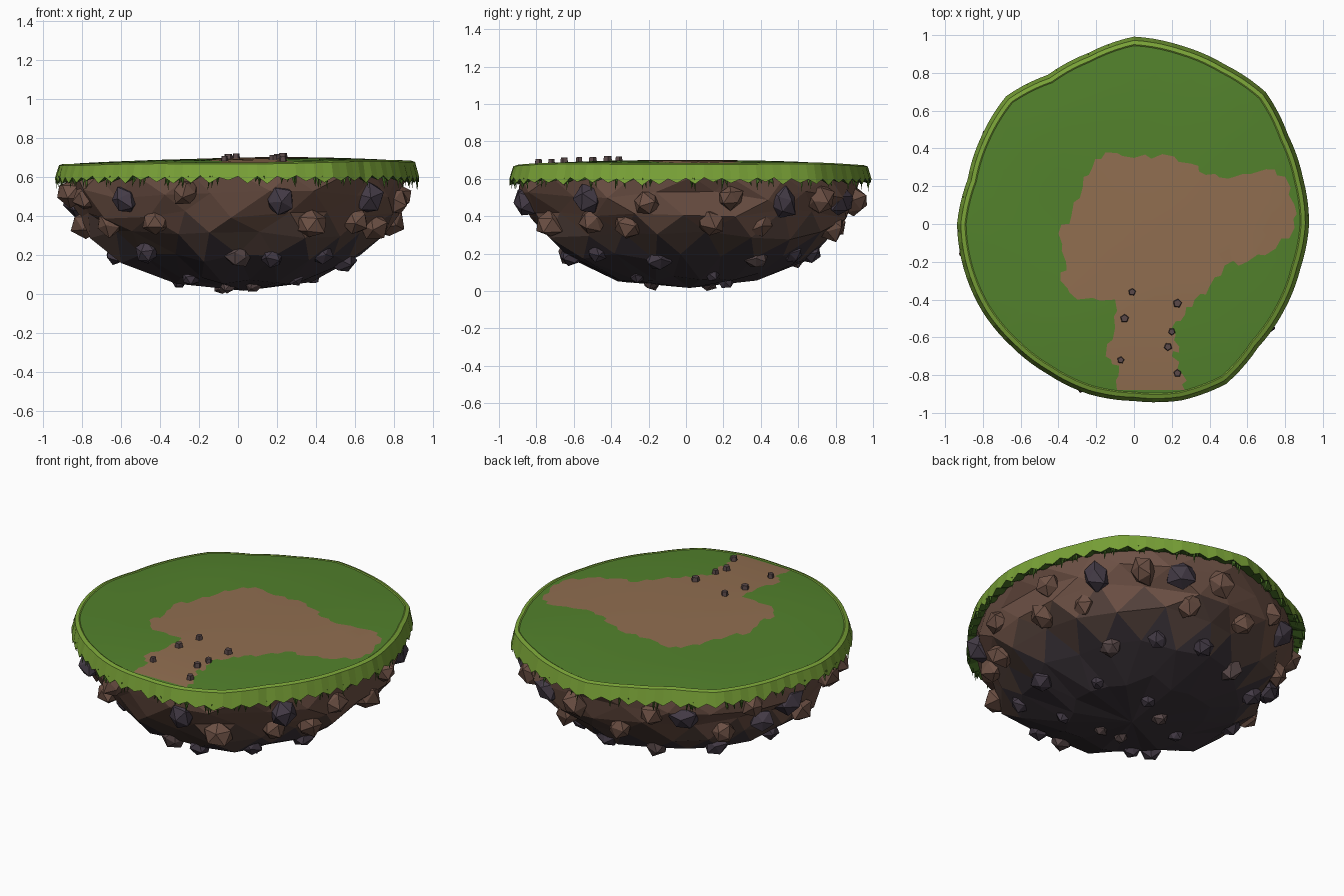
import bpy, bmesh, math, random
from mathutils import Vector, Matrix
from mathutils.geometry import delaunay_2d_cdt

random.seed(7)
rnd = random.uniform
cube = bpy.data.objects.get("Cube")
if cube:
    bpy.data.objects.remove(cube)


def material(name, rgb):
    m = bpy.data.materials.new(name)
    m.use_nodes = True
    m.diffuse_color = (*rgb, 1)
    bsdf = m.node_tree.nodes["Principled BSDF"]
    bsdf.inputs["Base Color"].default_value = (*rgb, 1)
    bsdf.inputs["Roughness"].default_value = 0.9
    return m


GRASS = material("grass green", (0.085, 0.22, 0.025))
EDGE = material("light grass edge", (0.19, 0.36, 0.038))
BLADE = material("dark grass", (0.06, 0.15, 0.018))
PATH = material("dirt path", (0.28, 0.155, 0.08))
SOIL = material("brown soil", (0.15, 0.08, 0.058))
DEEP = material("deep soil", (0.09, 0.055, 0.045))
BASE = material("dark bedrock", (0.045, 0.034, 0.042))
SLATE = material("slate rock", (0.058, 0.044, 0.062))
MIXED = material("dusky rock", (0.10, 0.066, 0.066))


def finish(bm, name, mats):
    mesh = bpy.data.meshes.new(name)
    bm.to_mesh(mesh)
    bm.free()
    for m in mats:
        mesh.materials.append(m)
    ob = bpy.data.objects.new(name, mesh)
    bpy.context.collection.objects.link(ob)


# Island outline: radius every 15 degrees, counter-clockwise from +x
RADII = [.925, .925, .94, .985, .97, .975, .99, .935, .91, .955, .93, .91,
         .935, .93, .925, .915, .915, .93, .935, .965, .975, .925, .915, .91]


def radius(a):
    n = len(RADII)
    t = a / math.tau * n
    i = math.floor(t)
    return RADII[i % n] + (RADII[(i + 1) % n] - RADII[i % n]) * (t - i)


def polar(a, r, z):
    return Vector((r * math.cos(a), r * math.sin(a), z))


def height(x, y):
    f = min(1, math.hypot(x, y) / radius(math.atan2(y, x)))
    bumps = 0.004 * math.sin(5 * x + 1) * math.cos(4 * y)
    return 0.667 + 0.012 * x + bumps + 0.028 * (1 - f ** 4)


# Grass top with the path cut into it
PATH_OUTLINE = [(-.09, -.88), (-.08, -.75), (-.15, -.7), (-.1, -.55), (-.1, -.4), (-.3, -.4),
                (-.39, -.3), (-.36, -.2), (-.4, -.05), (-.33, .05), (-.27, .2), (-.22, .3),
                (-.15, .38), (0, .35), (.15, .37), (.3, .32), (.38, .26), (.5, .24), (.7, .29),
                (.8, .25), (.85, .1), (.85, -.02), (.75, -.13), (.6, -.2), (.48, -.22),
                (.4, -.33), (.32, -.4), (.27, -.48), (.2, -.55), (.24, -.65), (.2, -.7),
                (.26, -.8), (.27, -.88)]
SEG = 120
points = [polar(math.tau * i / SEG, radius(math.tau * i / SEG) - .045, 0).to_2d() for i in range(SEG)]
path = [Vector(PATH_OUTLINE[0])]
for p, q in zip(PATH_OUTLINE, PATH_OUTLINE[1:]):
    a, b = Vector(p), Vector(q)
    out = Vector((a.y - b.y, b.x - a.x)).normalized()
    path += [a.lerp(b, .4) + out * rnd(.005, .02), a.lerp(b, .6) - out * rnd(0, .02), b]
path.reverse()
rim_face = list(range(SEG))
path_face = list(range(SEG, SEG + len(path)))
inner = [polar(math.tau * (i + k / 2) / 24, radius(math.tau * i / 24) * k / 9, 0).to_2d()
         for k in range(1, 9) for i in range(24)]
verts, _, faces, _, _, sources = delaunay_2d_cdt(points + path + inner, [], [rim_face, path_face], 1, 1e-5)
bm = bmesh.new()
vs = [bm.verts.new((v.x, v.y, height(v.x, v.y))) for v in verts]
for f, src in zip(faces, sources):
    face = bm.faces.new([vs[i] for i in f])
    face.material_index = int(1 in src)
    face.smooth = True
finish(bm, "grass_top", [GRASS, PATH])

# Light grass edge: lip, sloping side with a ragged hem, dark underside
bm = bmesh.new()
rings = [[], [], [], [], []]
for i in range(SEG):
    a = math.tau * i / SEG
    r = radius(a)
    p = polar(a, r - .045, 0)
    z = height(p.x, p.y)
    hem = (.575 + rnd(-.012, .008)) if i % 2 else (.602 + rnd(-.006, .006))
    for ring, (rr, zz) in zip(rings, [(r - .048, z - .001), (r - .04, z + .004), (r - .018, z - .004),
                                      (r + .002, hem), (r - .08, .61)]):
        ring.append(bm.verts.new(polar(a, rr, zz)))
for k in range(4):
    for i in range(SEG):
        j = (i + 1) % SEG
        f = bm.faces.new((rings[k][i], rings[k + 1][i], rings[k + 1][j], rings[k][j]))
        f.material_index = int(k == 3)
finish(bm, "grass_edge", [EDGE, BLADE])

# Hanging tufts of grass blades under the edge
bm = bmesh.new()
for tuft in range(34):
    a0 = math.tau * (tuft + rnd(-.3, .3)) / 34
    for blade in range(4):
        a = a0 + rnd(-.04, .04)
        r = radius(a) - .015
        top = [bm.verts.new(polar(a + da, r + dr, .605)) for da, dr in ((-.011, 0), (0, .012), (.011, 0))]
        tip = bm.verts.new(polar(a + rnd(-.015, .015), r + rnd(0, .015), rnd(.53, .575)))
        for i in range(3):
            bm.faces.new((top[i], tip, top[(i + 1) % 3]))
bmesh.ops.recalc_face_normals(bm, faces=bm.faces)
finish(bm, "grass_tufts", [BLADE])

# Faceted earth body, coloured by height
PROFILE = [(.95, .61), (.945, .51), (.89, .41), (.81, .30), (.66, .18), (.42, .075)]


def body_radius(a, z):
    for (r0, z0), (r1, z1) in zip(PROFILE, PROFILE[1:]):
        if z >= z1:
            return radius(a) * (r0 + (r1 - r0) * (z0 - z) / (z0 - z1))
    return radius(a) * PROFILE[-1][0] * max(0, z - .02) / .055


bm = bmesh.new()
N = 20
rings = []
for k, (r, z) in enumerate(PROFILE):
    ring = []
    for i in range(N):
        a = math.tau * (i + (k % 2) / 2) / N
        jitter = rnd(-.045, .035) if k else 0
        ring.append(bm.verts.new(polar(a + rnd(-.05, .05), radius(a) * (r + jitter),
                                       z + (rnd(-.025, .025) if k else 0))))
    rings.append(ring)
for k in range(len(rings) - 1):
    up, lo = rings[k], rings[k + 1]
    for i in range(N):
        j = (i + 1) % N
        if k % 2 == 0:
            tris = (up[i], lo[i], up[j]), (up[j], lo[i], lo[j])
        else:
            tris = (up[i], lo[i], lo[j]), (up[i], lo[j], up[j])
        for t in tris:
            bm.faces.new(t)
bottom = bm.verts.new((.03, .02, .016))
for i in range(N):
    bm.faces.new((rings[-1][i], bottom, rings[-1][(i + 1) % N]))
bm.faces.new(rings[0])
bmesh.ops.recalc_face_normals(bm, faces=bm.faces)
for f in bm.faces:
    z = f.calc_center_median().z
    f.material_index = 0 if z > .36 else 1 if z > .235 else 2
finish(bm, "earth_body", [SOIL, DEEP, BASE])


def boulder(name, centre, size, mat):
    bm = bmesh.new()
    bmesh.ops.create_icosphere(bm, subdivisions=1, radius=size)
    for v in bm.verts:
        v.co *= rnd(.8, 1.12)
        v.co.z *= .9
    bmesh.ops.transform(bm, matrix=Matrix.Rotation(rnd(0, 6), 4, Vector((rnd(-1, 1), rnd(-1, 1), 1))),
                        verts=bm.verts)
    bmesh.ops.translate(bm, vec=centre, verts=bm.verts)
    low = min(v.co.z for v in bm.verts)
    if low < 0:
        bmesh.ops.translate(bm, vec=(0, 0, -low), verts=bm.verts)
    finish(bm, name, [mat])


# Boulders set in the body, one row per level: height, size, angles of brown and of slate rocks
ROWS = [(.495, .088, (16, 53, 82, 112, 150, 190, 204, 252, 345), (36, 67, 124, 168, 226, 284, 322)),
        (.355, .085, (10, 30, 72, 98, 140, 178, 212, 237, 297, 320, 336), (158,)),
        (.19, .072, (270, 38, 110), (345, 62, 85, 140, 172, 222, 286, 312)),
        (.065, .05, (), (20, 70, 125, 180, 232, 255, 293, 318))]
for z, size, browns, slates in ROWS:
    for kind, angles in (("brown", browns), ("slate", slates)):
        for deg in angles:
            a = math.radians(deg)
            zz = z + rnd(-.025, .025)
            mat = SLATE if kind == "slate" else SOIL if z > .3 else MIXED
            if z < .1 and deg % 2:
                mat = MIXED
            boulder(kind + "_boulder", polar(a, body_radius(a, zz) - .015, zz), size * rnd(.85, 1.1), mat)

# Flat five-sided stones along the path
STONES = [(-.01, -.36), (.23, -.42), (-.05, -.5), (.2, -.57), (.18, -.65), (-.07, -.72), (.23, -.79)]
for x, y in STONES:
    bm = bmesh.new()
    s = rnd(.021, .03)
    bmesh.ops.create_cone(bm, segments=5, radius1=s, radius2=s * .75, depth=.04, cap_ends=True)
    bmesh.ops.rotate(bm, matrix=Matrix.Rotation(rnd(0, 6), 3, 'Z'), verts=bm.verts)
    bmesh.ops.translate(bm, vec=(x, y, height(x, y) + .005), verts=bm.verts)
    finish(bm, "path_stone", [MIXED])
